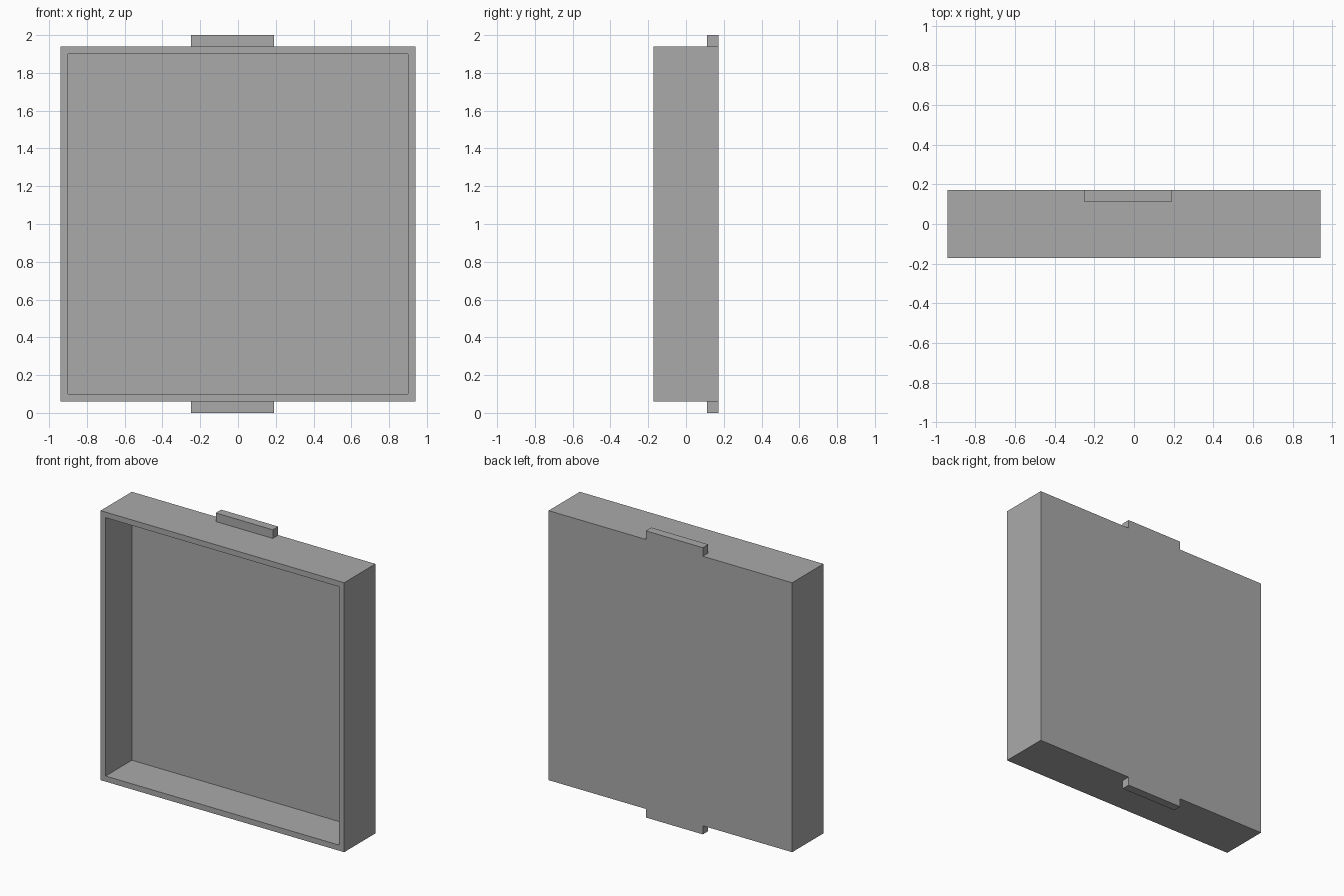
import bpy
import bmesh
from mathutils import Vector

cube = bpy.data.objects.get("Cube")
if cube:
    bpy.data.objects.remove(cube, do_unlink=True)

grey = bpy.data.materials.new("plain grey")
grey.use_nodes = True
colour = (0.4, 0.4, 0.4, 1)
grey.diffuse_color = colour
grey.node_tree.nodes["Principled BSDF"].inputs["Base Color"].default_value = colour

HALF = 0.94      # half the tray's width and height
DEPTH = 0.172    # half the tray's depth
WALL = 0.055     # wall, back panel and tab thickness


def box(name, low, high, recess=False):
    """Box between two corners, optionally hollowed from the front."""
    low, high = Vector(low), Vector(high)
    bm = bmesh.new()
    bmesh.ops.create_cube(bm, size=1)
    bmesh.ops.scale(bm, vec=high - low, verts=bm.verts)
    bmesh.ops.translate(bm, vec=(low + high) / 2, verts=bm.verts)
    if recess:
        bm.normal_update()
        front = min(bm.faces, key=lambda f: f.calc_center_median().y)
        bmesh.ops.inset_region(bm, faces=[front], thickness=WALL)
        # Push the inset face back to leave a panel, forming the side walls
        floor = bmesh.ops.extrude_discrete_faces(bm, faces=[front])["faces"][0]
        for v in floor.verts:
            v.co.y = high.y - WALL
    bmesh.ops.recalc_face_normals(bm, faces=bm.faces)
    mesh = bpy.data.meshes.new(name)
    bm.to_mesh(mesh)
    bm.free()
    mesh.materials.append(grey)
    obj = bpy.data.objects.new(name, mesh)
    bpy.context.collection.objects.link(obj)
    return obj


# Shallow open tray standing on edge
box("tray", (-HALF, -DEPTH, 1 - HALF), (HALF, DEPTH, 1 + HALF), recess=True)

# Off-centre mounting tabs, flush with the back
for name, bottom, top in (("top_tab", 1 + HALF, 2), ("bottom_tab", 0, 1 - HALF)):
    box(name, (-0.25, DEPTH - 0.06, bottom), (0.19, DEPTH, top))
